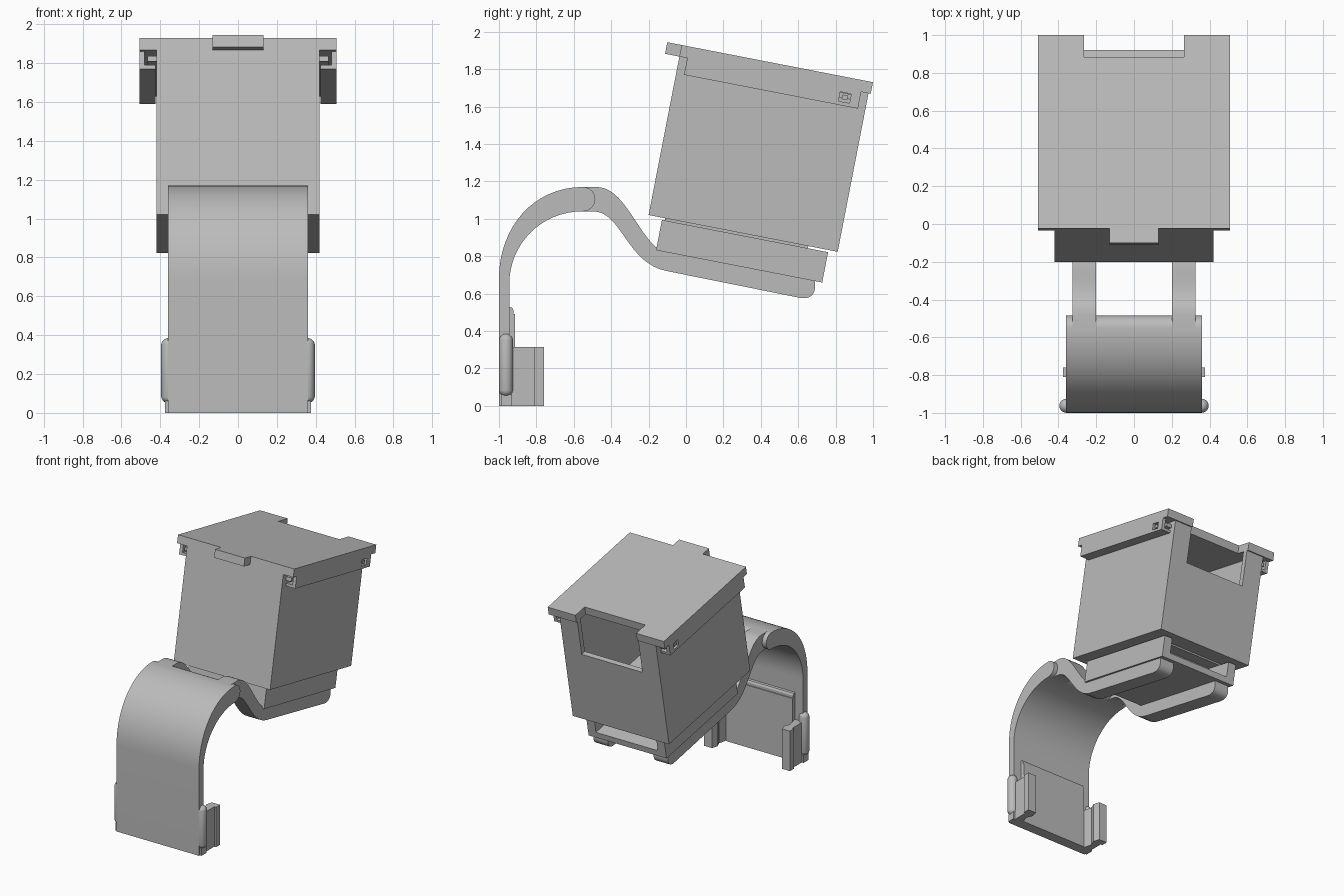
import bpy, bmesh, math
from mathutils import Matrix, Vector

if "Cube" in bpy.data.objects:
    bpy.data.objects.remove(bpy.data.objects["Cube"])

grey = bpy.data.materials.new("light grey plastic")
grey.diffuse_color = (0.5, 0.5, 0.5, 1)
grey.use_nodes = True
grey.node_tree.nodes["Principled BSDF"].inputs["Base Color"].default_value = grey.diffuse_color

# Tilted frame of the container: y runs along its floor, z up its walls
TILT = Matrix.Translation((0, -0.20, 1.02)) @ Matrix.Rotation(math.radians(-11), 4, 'X')
FLAT = Matrix.Identity(4)


def finish(name, bm, frame, smooth=False):
    bmesh.ops.recalc_face_normals(bm, faces=bm.faces)
    bm.transform(frame)
    me = bpy.data.meshes.new(name)
    bm.to_mesh(me)
    bm.free()
    me.materials.append(grey)
    ob = bpy.data.objects.new(name, me)
    bpy.context.collection.objects.link(ob)
    if smooth:
        bpy.ops.object.select_all(action='DESELECT')
        ob.select_set(True)
        bpy.context.view_layer.objects.active = ob
        bpy.ops.object.shade_smooth_by_angle(angle=math.radians(35))
    return ob


def prism(name, pts, axis, a, b, frame=FLAT, smooth=False):
    """Extrude a 2D outline along the given axis from a to b."""
    place = {'x': lambda p, t: (t, p[0], p[1]),
             'y': lambda p, t: (p[0], t, p[1]),
             'z': lambda p, t: (p[0], p[1], t)}[axis]
    bm = bmesh.new()
    f = bm.faces.new([bm.verts.new(place(p, a)) for p in pts])
    new = bmesh.ops.extrude_face_region(bm, geom=[f])['geom']
    move = Vector(place((0, 0), b - a))
    bmesh.ops.translate(bm, vec=move, verts=[v for v in new if isinstance(v, bmesh.types.BMVert)])
    return finish(name, bm, frame, smooth)


def block(name, x, y, z, frame=FLAT):
    return prism(name, [(x[0], y[0]), (x[1], y[0]), (x[1], y[1]), (x[0], y[1])], 'z', *z, frame)


def bezier(p0, p1, p2, p3, n=16):
    out = []
    for i in range(n + 1):
        t = i / n
        w = ((1-t)**3, 3*t*(1-t)**2, 3*t*t*(1-t), t**3)
        out.append(tuple(sum(k * p[j] for k, p in zip(w, (p0, p1, p2, p3))) for j in (0, 1)))
    return out


def sides(x0, x1):
    """The same x range on the right and mirrored on the left."""
    return (("right", (x0, x1), 1), ("left", (-x1, -x0), -1))


# Curved strap with a rounded free end
outer = bezier((-1, 0.68), (-1, 0.95), (-0.82, 1.17), (-0.55, 1.17))
inner = bezier((-0.55, 1.04), (-0.78, 1.04), (-0.945, 0.86), (-0.945, 0.65))
cap = [(-0.55 + 0.065 * math.cos(t), 1.105 + 0.065 * math.sin(t))
       for t in (math.pi / 2 - math.pi * i / 12 for i in range(1, 12))]
prism("strap", [(-1, 0)] + outer + cap + inner + [(-0.945, 0)], 'x', -0.36, 0.36, smooth=True)

# Two arms from the strap to the underside of the base
top = bezier((-0.48, 1.17), (-0.33, 1.17), (-0.27, 0.93), (-0.14, 0.83))
tip = bezier((0.69, 0.64), (0.69, 0.60), (0.67, 0.567), (0.61, 0.577), 8)
low = bezier((-0.10, 0.72), (-0.32, 0.76), (-0.34, 1.04), (-0.50, 1.04))
arm = [(-0.55, 1.17)] + top + [(0.69, 0.668)] + tip + low + [(-0.55, 1.04)]
for side, x, s in sides(0.20, 0.325):
    prism(side + "_arm", arm, 'x', *x, smooth=True)

# Base plate with a pocket open at the back
block("base_floor", (-0.34, 0.34), (0.075, 0.98), (-0.177, -0.13), TILT)
block("base_front", (-0.34, 0.34), (0.075, 0.75), (-0.13, -0.012), TILT)
for side, x, s in sides(0.27, 0.34):
    block(side + "_base_wall", x, (0.75, 0.98), (-0.13, -0.012), TILT)
block("base_neck", (-0.32, 0.32), (0.09, 0.87), (-0.012, 0.0), TILT)

# Hollow container: tub, front wall, back wall with a window
W, H, T = 0.42, 0.863, 0.04
tub = [(-W, 0), (W, 0), (W, H), (W - T, H), (W - T, T), (-W + T, T), (-W + T, H), (-W, H)]
prism("container_tub", tub, 'y', T, 1.03 - T, TILT)
block("container_front", (-W, W), (0, T), (0, H), TILT)
back = [(-W, 0), (W, 0), (W, H), (0.265, H), (0.265, 0.58), (-0.265, 0.58), (-0.265, H), (-W, H)]
prism("container_back", back, 'y', 1.03 - T, 1.03, TILT)

# Lid with a front tab and a back notch
half = [(0.13, -0.078), (0.13, 0.0), (0.507, 0.0), (0.507, 1.042), (0.265, 1.042), (0.265, 0.925)]
prism("lid", half + [(-x, y) for x, y in reversed(half)], 'z', H, 0.926, TILT)

# Lid rails wrapping the container flanges, each with a clip hole
for side, x, s in sides(0.425, 0.507):
    block(side + "_rail_shelf", x, (0.043, 0.99), (0.772, 0.792), TILT)
for side, x, s in sides(0.48, 0.507):
    block(side + "_rail_wall", x, (0.043, 0.88), (0.792, H), TILT)
    block(side + "_rail_wall_end", x, (0.94, 0.99), (0.792, H), TILT)
    block(side + "_rail_wall_top", x, (0.88, 0.94), (0.842, H), TILT)
for side, x, s in sides(0.42, 0.465):
    block(side + "_flange", x, (0.043, 0.99), (0.812, 0.84), TILT)
for side, x, s in sides(0.465, 0.50):
    block(side + "_clip", x, (0.895, 0.925), (0.805, 0.83), TILT)

# Clip plate, ridge and jaws on the inside of the strap
block("clip_plate", (-0.29, 0.29), (-0.945, -0.915), (0, 0.49))
ridge = [(-0.95, 0.48), (-0.922, 0.48), (-0.922, 0.51), (-0.93, 0.525), (-0.95, 0.53)]
prism("clip_ridge", ridge, 'x', -0.29, 0.29)
jaw = [(0.29, -0.945), (0.36, -0.945), (0.36, -0.81), (0.375, -0.81), (0.375, -0.76),
       (0.305, -0.76), (0.29, -0.81), (0.31, -0.855)]
for side, x, s in sides(0, 1):
    prism(side + "_jaw", [(s * px, py) for px, py in jaw], 'z', 0, 0.315)
    block(side + "_foot", tuple(sorted((s * 0.35, s * 0.375))), (-0.99, -0.93), (0, 0.06))

# Rounded grips on the strap sides
for side, x, s in sides(0, 1):
    bm = bmesh.new()
    bmesh.ops.create_uvsphere(bm, u_segments=20, v_segments=11, radius=0.0375)
    for v in bm.verts:
        v.co.z += math.copysign(0.13, v.co.z)
    finish(side + "_grip", bm, Matrix.Translation((s * 0.358, -0.9625, 0.2175)), True)
